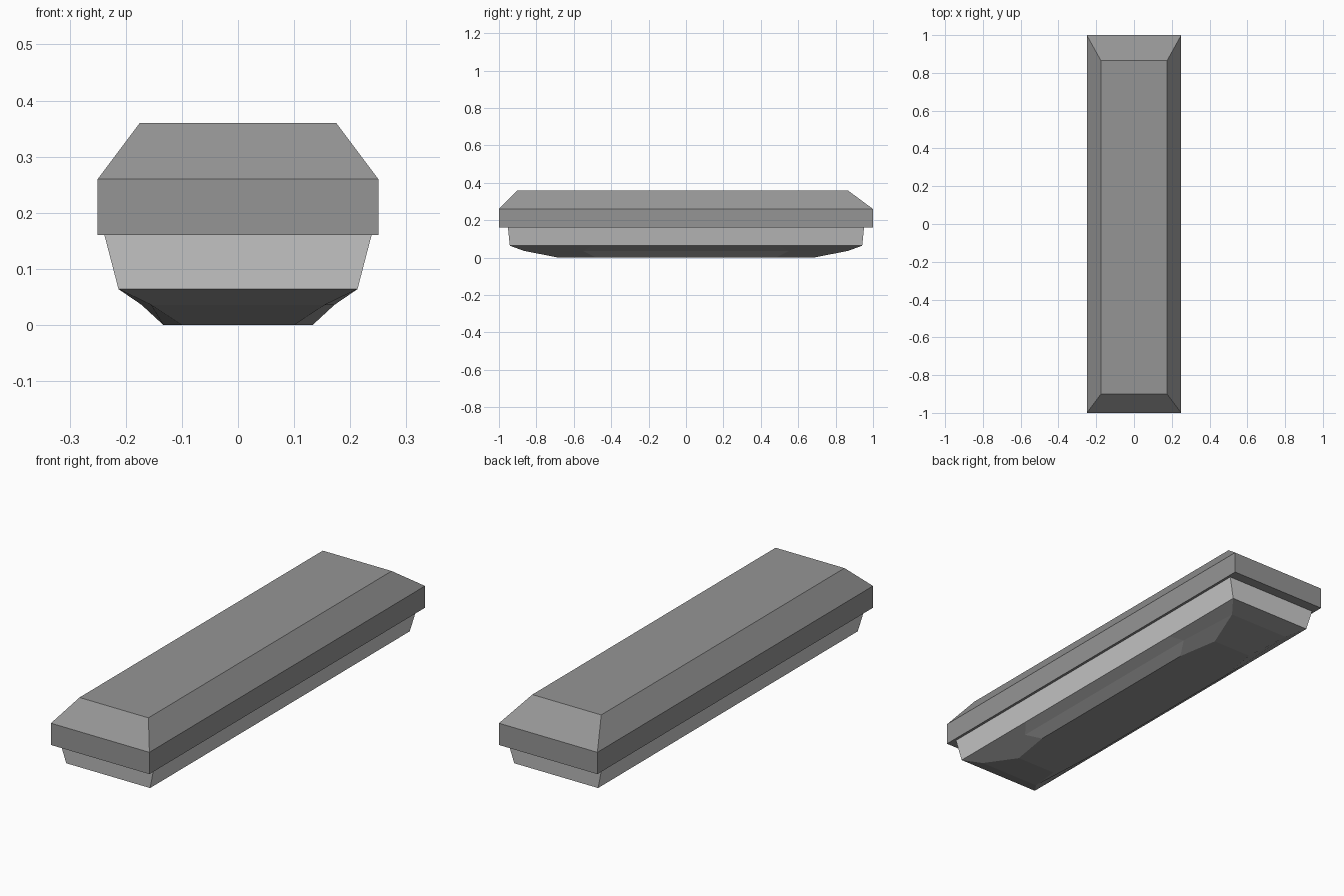
import bpy, bmesh

if "Cube" in bpy.data.objects:
    bpy.data.objects.remove(bpy.data.objects["Cube"])


def rect(hx, y0, y1, z):
    return [(-hx, y0, z), (hx, y0, z), (hx, y1, z), (-hx, y1, z)]


def octagon(ax, ay, bx, by, z):
    # A = end corner, B = start of the taper along the side; mirrored to four quadrants
    return [(-ax, -ay, z), (ax, -ay, z), (bx, -by, z), (bx, by, z),
            (ax, ay, z), (-ax, ay, z), (-bx, by, z), (-bx, -by, z)]


def loft(name, rings):
    bm = bmesh.new()
    loops = [[bm.verts.new(p) for p in r] for r in rings]
    n = len(loops[0])
    for lo, hi in zip(loops, loops[1:]):
        for i in range(n):
            j = (i + 1) % n
            bm.faces.new((lo[i], lo[j], hi[j], hi[i]))
    bm.faces.new(loops[0][::-1])
    bm.faces.new(loops[-1])
    bmesh.ops.recalc_face_normals(bm, faces=bm.faces[:])
    mesh = bpy.data.meshes.new(name)
    bm.to_mesh(mesh)
    bm.free()
    obj = bpy.data.objects.new(name, mesh)
    bpy.context.collection.objects.link(obj)
    return obj


# Overhanging slab with sloped top, slightly uneven end slopes
loft("lid", [rect(0.25, -1, 1, 0.16), rect(0.25, -1, 1, 0.26),
             rect(0.175, -0.90, 0.865, 0.36)])

# Pale tapered band and rounded-off underside in one closed hull
hull = loft("hull", [
    octagon(0.10, 0.68, 0.133, 0.48, 0.0),
    octagon(0.155, 0.865, 0.172, 0.55, 0.036),
    octagon(0.213, 0.942, 0.213, 0.50, 0.064),
    octagon(0.238, 0.952, 0.238, 0.50, 0.16),
])

# Lighter grey on the band only
dark = bpy.data.materials.new("dark_grey")
dark.diffuse_color = (0.3, 0.3, 0.3, 1)
dark.use_nodes = True
dark.node_tree.nodes["Principled BSDF"].inputs["Base Color"].default_value = dark.diffuse_color
pale = bpy.data.materials.new("pale_grey")
pale.diffuse_color = (0.6, 0.6, 0.6, 1)
pale.use_nodes = True
pale.node_tree.nodes["Principled BSDF"].inputs["Base Color"].default_value = pale.diffuse_color
bpy.data.objects["lid"].data.materials.append(dark)
hull.data.materials.append(dark)
hull.data.materials.append(pale)
for f in hull.data.polygons:
    if 0.1 < f.center.z < 0.15:
        f.material_index = 1
